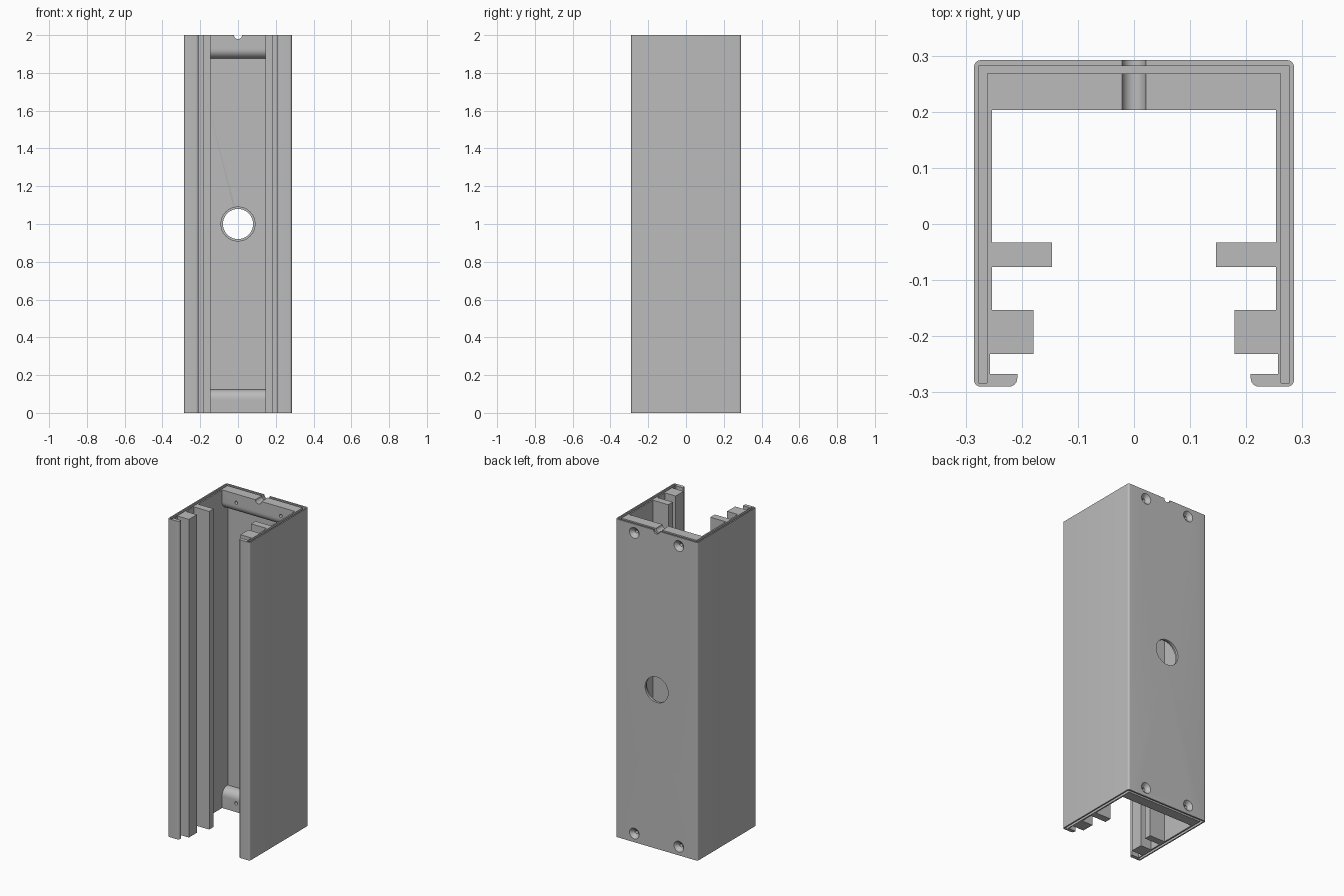
import bpy, bmesh, math
from mathutils import Matrix

if "Cube" in bpy.data.objects:
    bpy.data.objects.remove(bpy.data.objects["Cube"])

H = 2.0
grey = bpy.data.materials.new("metal grey")
grey.diffuse_color = (0.5, 0.5, 0.5, 1)
grey.use_nodes = True
grey.node_tree.nodes["Principled BSDF"].inputs["Base Color"].default_value = grey.diffuse_color


def prism(name, pts, axis, a, b):
    """Extrude an outline along z (points x,y) or x (points y,z)."""
    bm = bmesh.new()
    place = (lambda p, t: (p[0], p[1], t)) if axis == "z" else (lambda p, t: (t, p[0], p[1]))
    face = bm.faces.new([bm.verts.new(place(p, a)) for p in pts])
    ext = bmesh.ops.extrude_face_region(bm, geom=[face])
    step = (0, 0, b - a) if axis == "z" else (b - a, 0, 0)
    bmesh.ops.translate(bm, vec=step, verts=[v for v in ext["geom"] if isinstance(v, bmesh.types.BMVert)])
    return finish(name, bm)


def rod(name, x, z, r1, r2, y1, y2, n=48):
    """Round cutter along y: radius r1 at y1, r2 at y2."""
    bm = bmesh.new()
    m = Matrix.Translation((x, (y1 + y2) / 2, z)) @ Matrix.Rotation(-math.pi / 2, 4, "X")
    bmesh.ops.create_cone(bm, cap_ends=True, segments=n, radius1=r1, radius2=r2, depth=y2 - y1, matrix=m)
    return finish(name, bm)


def finish(name, bm):
    bmesh.ops.recalc_face_normals(bm, faces=bm.faces)
    me = bpy.data.meshes.new(name)
    bm.to_mesh(me)
    bm.free()
    me.materials.append(grey)
    ob = bpy.data.objects.new(name, me)
    bpy.context.collection.objects.link(ob)
    return ob


def arc(cx, cy, r, a0, a1, n=8):
    return [(cx + r * math.cos(math.radians(a0 + (a1 - a0) * i / n)),
             cy + r * math.sin(math.radians(a0 + (a1 - a0) * i / n))) for i in range(n + 1)]


def mirrored(half):
    return half + [(-x, y) for x, y in reversed(half)]


# channel wall with guide ribs and front lips
half = (arc(0.273, 0.28, 0.012, 90, 0) + arc(0.273, -0.278, 0.012, 0, -90)
        + arc(0.223, -0.275, 0.015, 270, 180)
        + [(0.208, -0.267), (0.257, -0.267), (0.257, -0.232), (0.179, -0.232), (0.179, -0.153),
           (0.253, -0.153), (0.253, -0.077), (0.146, -0.077), (0.146, -0.033), (0.253, -0.033),
           (0.253, 0.26)])
channel = prism("channel", mirrored(half), "z", 0, H)

# round-nosed mounting blocks at both ends of the back wall
blocks = []
for name, z0, s in (("bottom_block", 0, 1), ("top_block", H, -1)):
    nose = [(y, z0 + s * z) for y, z in arc(0.25, 0.076, 0.047, 180, 90)]
    outline = [(0.262, z0), (0.203, z0)] + nose + [(0.262, z0 + s * 0.123)]
    blocks.append(prism(name, outline, "x", -0.2535, 0.2535))

# seal groove in both end faces
groove = mirrored([(0.277, 0.282), (0.277, -0.283), (0.262, -0.283), (0.262, 0.268)])
wall_cuts = [prism("groove_cutter", groove, "z", a, b) for a, b in ((-0.1, 0.03), (H - 0.03, H + 0.1))]

# stepped centre hole, cable notch and countersunk screw holes
wall_cuts += [rod("hole_cutter", 0, 1.0, 0.08, 0.08, 0.2, 0.4),
              rod("hole_step_cutter", 0, 1.0, 0.09, 0.09, 0.2, 0.277)]
shared = [rod("notch_cutter", 0, H, 0.021, 0.021, 0.1, 0.4)]
for x in (-0.155, 0.155):
    for z in (0.055, H - 0.055):
        shared += [rod("screw_cutter", x, z, 0.01, 0.01, 0.1, 0.4, 24),
                   rod("countersink_cutter", x, z, 0.01, 0.036, 0.27, 0.294, 32)]

for ob, cuts in [(channel, wall_cuts + shared)] + [(b, shared) for b in blocks]:
    for c in cuts:
        mod = ob.modifiers.new("cut", "BOOLEAN")
        mod.operation, mod.solver, mod.object = "DIFFERENCE", "EXACT", c
    bpy.context.view_layer.update()
    me = bpy.data.meshes.new_from_object(ob.evaluated_get(bpy.context.evaluated_depsgraph_get()))
    ob.modifiers.clear()
    ob.data = me
for c in wall_cuts + shared:
    bpy.data.objects.remove(c)

bpy.ops.object.select_all(action="DESELECT")
for ob in [channel] + blocks:
    ob.select_set(True)
bpy.context.view_layer.objects.active = channel
bpy.ops.object.shade_smooth_by_angle(angle=math.radians(30))
